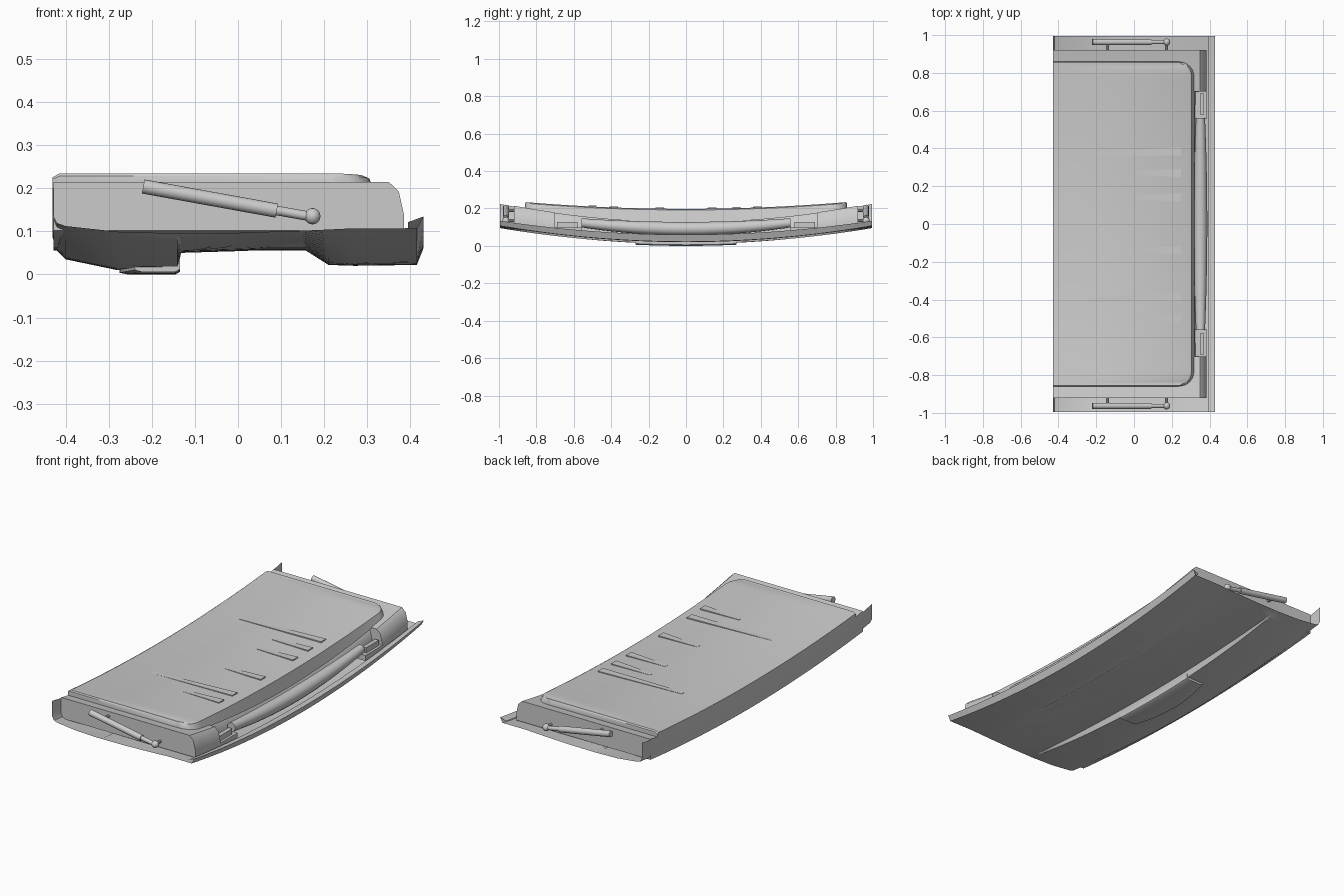
import bpy, bmesh, math
from mathutils import Vector

if "Cube" in bpy.data.objects:
    bpy.data.objects.remove(bpy.data.objects["Cube"])


def finish(name, bm, angle=35):
    bmesh.ops.remove_doubles(bm, verts=bm.verts, dist=0.0002)
    bmesh.ops.recalc_face_normals(bm, faces=bm.faces)
    me = bpy.data.meshes.new(name)
    bm.to_mesh(me)
    bm.free()
    ob = bpy.data.objects.new(name, me)
    bpy.context.collection.objects.link(ob)
    bpy.context.view_layer.objects.active = ob
    ob.select_set(True)
    bpy.ops.object.shade_smooth_by_angle(angle=math.radians(angle))
    ob.select_set(False)
    return ob


def loft(name, ys, section, closed=False):
    """Sweep an x/z section, which may change with y, along the width."""
    bm = bmesh.new()
    rows = [[bm.verts.new((x, y, z)) for x, z in section(y)] for y in ys]
    n = len(rows[0])
    for a, b in zip(rows, rows[1:]):
        for i in range(n if closed else n - 1):
            j = (i + 1) % n
            bm.faces.new((a[i], a[j], b[j], b[i]))
    if closed:
        bm.faces.new(rows[0])
        bm.faces.new(rows[-1])
    return finish(name, bm)


def rod(name, p, q, r, sides=16):
    p, q = Vector(p), Vector(q)
    bm = bmesh.new()
    bmesh.ops.create_cone(bm, cap_ends=True, segments=sides, radius1=r, radius2=r, depth=(q - p).length)
    rot = (q - p).to_track_quat('Z', 'Y')
    for v in bm.verts:
        v.co = rot @ v.co + (p + q) / 2
    return finish(name, bm)


def ball(name, c, r):
    bm = bmesh.new()
    bmesh.ops.create_uvsphere(bm, u_segments=14, v_segments=8, radius=r)
    bmesh.ops.translate(bm, verts=bm.verts, vec=c)
    return finish(name, bm)


def box(name, c, s):
    bm = bmesh.new()
    bmesh.ops.create_cube(bm, size=1)
    for v in bm.verts:
        v.co = Vector(c) + Vector(v.co[i] * s[i] for i in range(3))
    return finish(name, bm)


def span(w, n, extra=()):
    return sorted({round(-w + 2 * w * i / n, 4) for i in range(n + 1)}
                  | {s * e for e in extra for s in (-1, 1)})


# Outer skin: x, z at the middle, z at the ends
SKIN = [(-.43, .13, .225), (-.43, .085, .14), (-.42, .055, .12), (-.40, .035, .113),
        (-.28, .010, .100), (-.14, .012, .096), (-.132, .050, .096), (.0, .054, .097),
        (.15, .060, .102), (.21, .022, .105), (.27, .020, .108), (.415, .022, .108),
        (.43, .060, .135), (.395, .058, .122)]


def skin_section(y):
    return [(x, a + (b - a) * y * y) for x, a, b in SKIN]


def frame_top(y):
    return .13 + .1 * y * y


def panel_top(y):
    return .198 + .049 * y * y


loft("outer_skin", span(.995, 40), skin_section)


# Inner frame, stepped back in the middle to leave the latch recess
def frame_section(y):
    t, base = frame_top(y), .055 + .055 * y * y
    w = .385 if abs(y) > .7 else .325
    return [(-.428, base), (-.428, t), (w - .035, t), (w - .012, t - .022), (w, t - .075), (w, base)]


loft("inner_frame", span(.92, 32, (.7, .7005)), frame_section, True)


# Trim panel with rounded right-hand corners
def panel_section(y):
    a = max(0, (abs(y) - .78) / .08)
    w = .32 - .08 * (1 - math.sqrt(max(0, 1 - a * a)))
    t = panel_top(y) - (.006 if abs(y) > .855 else 0)
    b = frame_top(y) - .005
    return [(-.43, b), (-.43, t - .008), (-.415, t), (w - .028, t), (w - .015, t - .006), (w, b)]


loft("trim_panel", span(.86, 36, (.78, .80, .82, .835, .845, .854)), panel_section, True)

# Low wedge ribs pressed into the trim panel
for s in (-1, 1):
    for y, x0, slant in ((.385, -.24, .018), (.27, .02, 0), (.14, .02, 0)):
        yy = s * y if not (s < 0 and y == .27) else -.5
        bm = bmesh.new()
        z = panel_top(yy)
        for w, dx in ((.022, 0),):
            lo = [(x0, yy - slant - .01), (.25, yy - w), (.25, yy + w), (x0, yy - slant + .012)]
        bot = [bm.verts.new((x, v, z - .006)) for x, v in lo]
        top = [bm.verts.new((x, v, z + (.006 if x > .2 else .001))) for x, v in lo]
        bm.faces.new(top)
        bm.faces.new(bot)
        for i in range(4):
            j = (i + 1) % 4
            bm.faces.new((bot[i], bot[j], top[j], top[i]))
        finish("panel_rib", bm)


# Curved reinforcing bar in the recess
def bar_section(y):
    z = .092 + .1 * y * y
    r = .036 - .012 * (y / .56) ** 2
    return [(.352 + r * math.cos(a), z + r * math.sin(a))
            for a in (i * math.tau / 12 for i in range(12))]


loft("reinforcing_bar", span(.56, 20), bar_section, True)

for s in (-1, 1):
    # Hinge brackets
    box("hinge_bracket", (.352, s * .63, .083), (.065, .15, .03))
    box("hinge_pin_block", (.36, s * .635, .11), (.022, .11, .035))
    # Gas struts with ball joints
    y = s * .963
    rod("strut_cylinder", (-.22, y, .204), (.09, y, .148), .0165)
    rod("strut_rod", (.08, y, .150), (.17, y, .134), .011)
    ball("strut_ball", (.173, y, .135), .019)
    rod("strut_stud", (.173, y, .135), (.173, s * .915, .135), .008, 10)
    rod("strut_mount", (-.14, y, .19), (-.14, s * .915, .19), .008, 10)


# Pull handle trim on the outside
def handle_section(y):
    k = .06 * (y / .27) ** 2
    z = .085 * y * y
    return [(-.275 + k * .6, z + .03), (-.275 + k * .6, z + .004), (-.255 + k * .5, z),
            (-.145, z), (-.135, z + .006), (-.135, z + .03)]


loft("handle_trim", span(.27, 14), handle_section, True)
